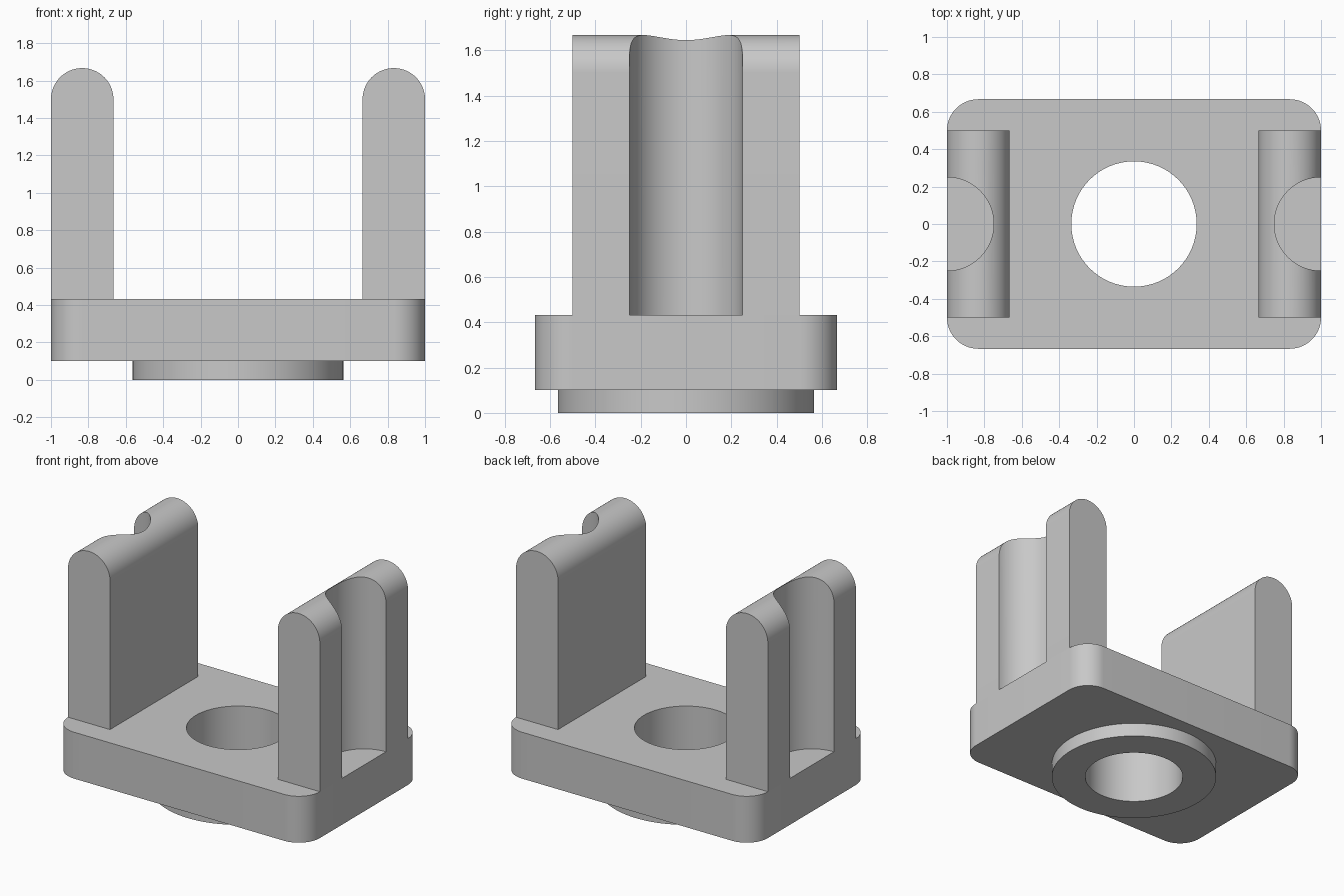
import bpy
import bmesh
from math import cos, sin, pi, radians
from mathutils import Vector

cube = bpy.data.objects.get("Cube")
if cube:
    bpy.data.objects.remove(cube, do_unlink=True)

# Plain grey for the whole bracket
grey = bpy.data.materials.new("light_grey")
grey.use_nodes = True
colour = (0.58, 0.58, 0.58, 1)
grey.diffuse_color = colour
grey.node_tree.nodes["Principled BSDF"].inputs["Base Color"].default_value = colour

# Overall dimensions
HALF_W, HALF_D = 1.0, 0.667
PLATE_BOTTOM, PLATE_TOP = 0.1, 0.433
CORNER = 0.167
ARM_R, ARM_HALF_D, HEIGHT = 0.167, 0.5, 1.667
BORE_R, COLLAR_R, GROOVE_R = 0.335, 0.565, 0.25


def arc(cx, cy, radius, start, end, steps):
    """Points along a circular arc, angles in turns of pi."""
    return [(cx + radius * cos(pi * (start + (end - start) * i / steps)),
             cy + radius * sin(pi * (start + (end - start) * i / steps)))
            for i in range(steps + 1)]


def circle(cx, cy, radius, steps=96):
    return arc(cx, cy, radius, 0, 2, steps)[:-1]


def extrude(name, points, depth):
    """Solid from 3D outline points, pushed along the depth vector."""
    bm = bmesh.new()
    face = bm.faces.new([bm.verts.new(p) for p in points])
    result = bmesh.ops.extrude_face_region(bm, geom=[face], use_keep_orig=True)
    moved = [g for g in result["geom"] if isinstance(g, bmesh.types.BMVert)]
    bmesh.ops.translate(bm, verts=moved, vec=Vector(depth))
    bmesh.ops.recalc_face_normals(bm, faces=bm.faces)
    mesh = bpy.data.meshes.new(name)
    bm.to_mesh(mesh)
    bm.free()
    mesh.materials.append(grey)
    obj = bpy.data.objects.new(name, mesh)
    bpy.context.collection.objects.link(obj)
    return obj


def prism(name, outline, bottom, top):
    return extrude(name, [(x, y, bottom) for x, y in outline], (0, 0, top - bottom))


def cut(obj, cutter):
    """Subtract the cutter and bake the result."""
    mod = obj.modifiers.new("cut", "BOOLEAN")
    mod.operation = "DIFFERENCE"
    mod.solver = "EXACT"
    mod.object = cutter
    bpy.context.view_layer.objects.active = obj
    bpy.ops.object.modifier_apply(modifier=mod.name)


def smooth(obj):
    bpy.ops.object.select_all(action="DESELECT")
    obj.select_set(True)
    bpy.context.view_layer.objects.active = obj
    bpy.ops.object.shade_smooth_by_angle(angle=radians(30))


# Base plate with rounded corners
outline = []
for i, (sx, sy) in enumerate([(1, 1), (-1, 1), (-1, -1), (1, -1)]):
    outline += arc(sx * (HALF_W - CORNER), sy * (HALF_D - CORNER),
                   CORNER, i / 2, (i + 1) / 2, 16)
plate = prism("base_plate", outline, PLATE_BOTTOM, PLATE_TOP)

# Round collar under the plate
collar = prism("collar", circle(0, 0, COLLAR_R), 0, PLATE_BOTTOM)

# Bore through plate and collar
bore = prism("bore_cutter", circle(0, 0, BORE_R), -1, 1)
cut(plate, bore)
cut(collar, bore)
cutters = [bore]
parts = [plate, collar]

# Round-topped arms, each with a half-round groove in its outer face
for side, name in ((1, "left_arm"), (-1, "right_arm")):
    cx = side * (HALF_W - ARM_R)
    profile = [(cx - ARM_R, PLATE_TOP), (cx + ARM_R, PLATE_TOP)]
    profile += arc(cx, HEIGHT - ARM_R, ARM_R, 0, 1, 48)
    arm = extrude(name, [(x, -ARM_HALF_D, z) for x, z in profile],
                  (0, 2 * ARM_HALF_D, 0))
    groove = prism(name + "_groove_cutter", circle(side * HALF_W, 0, GROOVE_R), 0, 2)
    cut(arm, groove)
    cutters.append(groove)
    parts.append(arm)

for cutter in cutters:
    bpy.data.objects.remove(cutter, do_unlink=True)
for part in parts:
    smooth(part)
